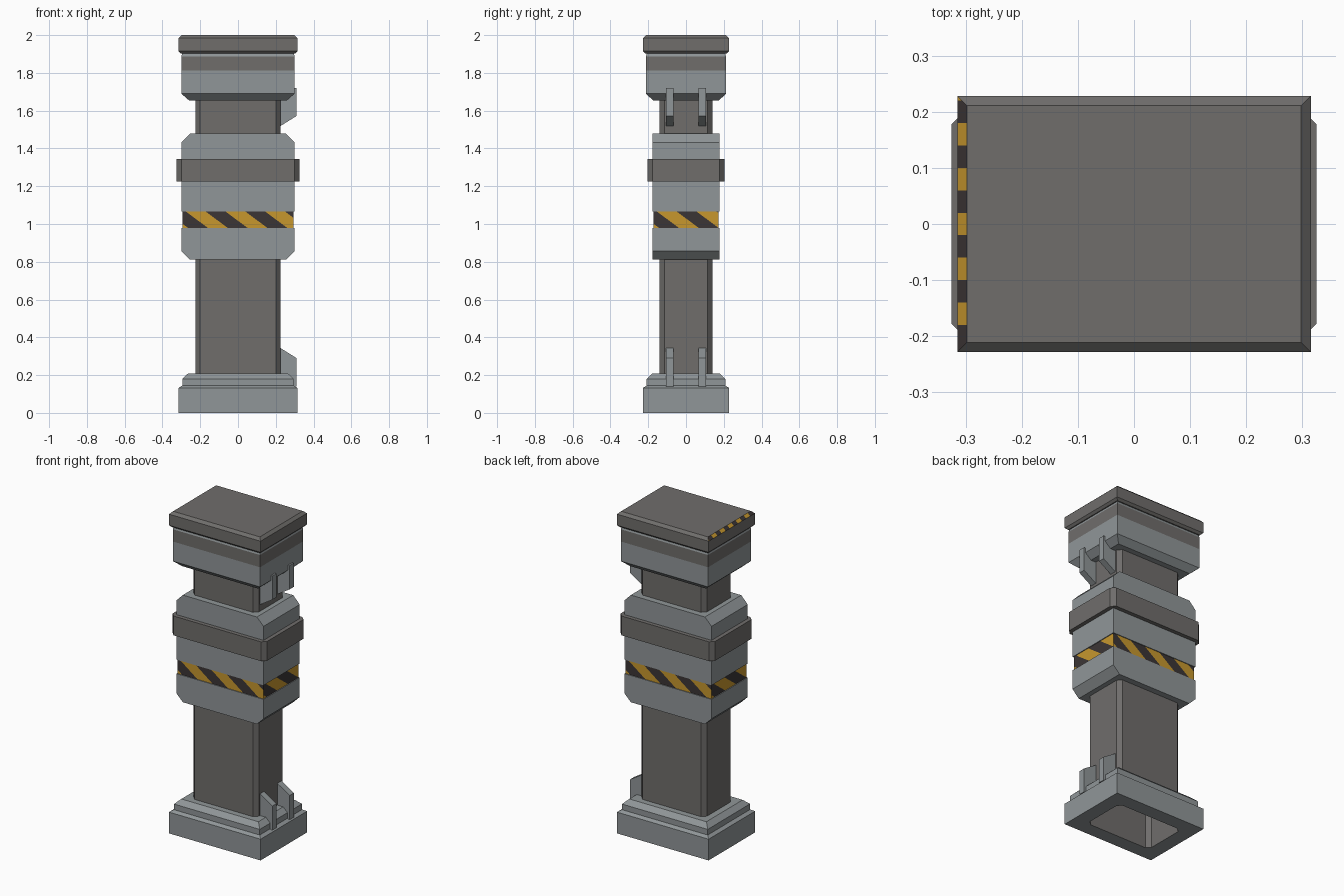
import bpy, bmesh, math
from mathutils import Matrix, Vector

if "Cube" in bpy.data.objects:
    bpy.data.objects.remove(bpy.data.objects["Cube"])


def material(name, rgb):
    m = bpy.data.materials.new(name)
    m.diffuse_color = (*rgb, 1)
    m.use_nodes = True
    m.node_tree.nodes["Principled BSDF"].inputs["Base Color"].default_value = m.diffuse_color
    return m


LIGHT = material("light_grey_metal", (0.28, 0.305, 0.314))
DARK = material("dark_grey_metal", (0.160, 0.154, 0.148))
YELLOW = material("hazard_yellow", (0.57, 0.31, 0.027))
BLACK = material("hazard_black", (0.044, 0.036, 0.036))


def finish(name, bm, mats):
    me = bpy.data.meshes.new(name)
    bm.to_mesh(me)
    bm.free()
    for m in mats:
        me.materials.append(m)
    ob = bpy.data.objects.new(name, me)
    bpy.context.collection.objects.link(ob)
    return ob


def loft(rings, caps=True):
    """Stack of rectangles (z, half x, half y, corner cut) joined by side faces."""
    bm = bmesh.new()
    loops = []
    for z, x, y, c in rings:
        pts = [(x - c, -y), (x, c - y), (x, y - c), (x - c, y),
               (c - x, y), (-x, y - c), (-x, c - y), (c - x, -y)]
        loops.append([bm.verts.new((px, py, z)) for px, py in pts])
    for a, b in zip(loops, loops[1:]):
        for i in range(8):
            j = (i + 1) % 8
            bm.faces.new((a[i], a[j], b[j], b[i]))
    if caps:
        bm.faces.new(loops[0][::-1])
        bm.faces.new(loops[-1])
    bmesh.ops.remove_doubles(bm, verts=bm.verts[:], dist=1e-5)
    bmesh.ops.recalc_face_normals(bm, faces=bm.faces[:])
    return bm


def cut(bm, co, no):
    geom = bm.verts[:] + bm.edges[:] + bm.faces[:]
    bmesh.ops.bisect_plane(bm, geom=geom, plane_co=co, plane_no=no, dist=1e-6)


def extrude_y(name, profile, y0, y1, mat):
    """Extrude an x-z profile along y."""
    bm = bmesh.new()
    face = bm.faces.new([bm.verts.new((x, y0, z)) for x, z in profile])
    new = bmesh.ops.extrude_face_region(bm, geom=[face])["geom"]
    vs = [v for v in new if isinstance(v, bmesh.types.BMVert)]
    bmesh.ops.translate(bm, verts=vs, vec=(0, y1 - y0, 0))
    # the starting face must remain as the near cap
    if not any(abs(f.calc_center_median().y - y0) < 1e-6 for f in bm.faces):
        bm.faces.new([v for v in bm.verts if abs(v.co.y - y0) < 1e-6])
    bmesh.ops.recalc_face_normals(bm, faces=bm.faces[:])
    return finish(name, bm, [mat])


# hollow base with stepped, sloped top
finish("base", loft([
    (0, .225, .14, .025), (0, .315, .228, 0), (.132, .315, .228, 0),
    (.145, .295, .208, 0), (.18, .295, .208, 0), (.208, .265, .178, 0),
    (.208, .225, .14, .025)], caps=False), [LIGHT])

# column, open at the bottom
finish("column", loft([(0, .225, .14, .025), (1.67, .225, .14, .025)],
                      caps=False), [DARK])

# collar in two halves, chamfered on the left and right only
extrude_y("lower_collar", [(-.255, .812), (.255, .812), (.30, .857), (.30, .978),
                           (-.30, .978), (-.30, .857)], -.178, .178, LIGHT)
extrude_y("upper_collar", [(-.30, 1.065), (.30, 1.065), (.30, 1.432), (.255, 1.478),
                           (-.255, 1.478), (-.30, 1.432)], -.178, .178, LIGHT)
finish("collar_band", loft([(1.225, .325, .203, .025),
                            (1.345, .325, .203, .025)]), [DARK])

# hazard stripe panels on the four sides of the gap
Z0, Z1, PERIOD, SLANT = .978, 1.065, .21, 1.35


def stripe_panel(name, half, dist, turn, start):
    bm = bmesh.new()
    bm.faces.new([bm.verts.new(p) for p in (
        (-half, -dist, Z0), (half, -dist, Z0), (half, -dist, Z1), (-half, -dist, Z1))])
    no = Vector((1, 0, SLANT))
    for k in range(-5, 9):
        cut(bm, (start + k * PERIOD / 2, -dist, Z1), no)
    for f in bm.faces:
        c = f.calc_center_median()
        u = c.x + SLANT * (c.z - Z1) - start
        f.material_index = 0 if (u / PERIOD) % 1 < .5 else 1
    bmesh.ops.rotate(bm, verts=bm.verts[:], cent=(0, 0, 0),
                     matrix=Matrix.Rotation(turn, 3, 'Z'))
    finish(name, bm, [YELLOW, BLACK])


for i, side in enumerate(("front", "right", "back", "left")):
    half, dist = (.295, .173) if i % 2 == 0 else (.173, .295)
    stripe_panel(side + "_hazard_stripes", half, dist, i * math.pi / 2,
                 .02 - half)

# head with a dark painted upper belt
bm = loft([(1.655, .26, .175, 0), (1.69, .30, .212, 0), (1.812, .30, .212, 0),
           (1.888, .30, .212, 0), (1.905, .295, .207, 0)])
for f in bm.faces:
    f.material_index = 1 if 1.82 < f.calc_center_median().z < 1.88 else 0
finish("head", bm, [LIGHT, DARK])

# cap with a striped left chamfer
bm = loft([(1.902, .302, .215, 0), (1.915, .315, .228, 0),
           (1.984, .315, .228, 0), (2.0, .298, .211, 0)])
for k in range(-5, 6):
    cut(bm, (0, .02 + k * .04, 0), (0, 1, 0))
for f in bm.faces:
    if f.normal.x < -.3 and f.normal.z > .3:
        t = (f.calc_center_median().y + .02) / .08
        f.material_index = 1 if t % 1 < .5 else 2
finish("cap", bm, [DARK, YELLOW, BLACK])

# paired bracing fins on the right side, foot and head
FOOT = [(.22, .14), (.31, .14), (.31, .29), (.222, .345)]
HEAD = [(.22, 1.72), (.31, 1.72), (.31, 1.572), (.222, 1.517)]
for label, prof in (("foot", FOOT), ("head", HEAD)):
    for n, y in (("front", -.085), ("back", .085)):
        extrude_y(f"{label}_fin_{n}", prof, y - .02, y + .02, LIGHT)
